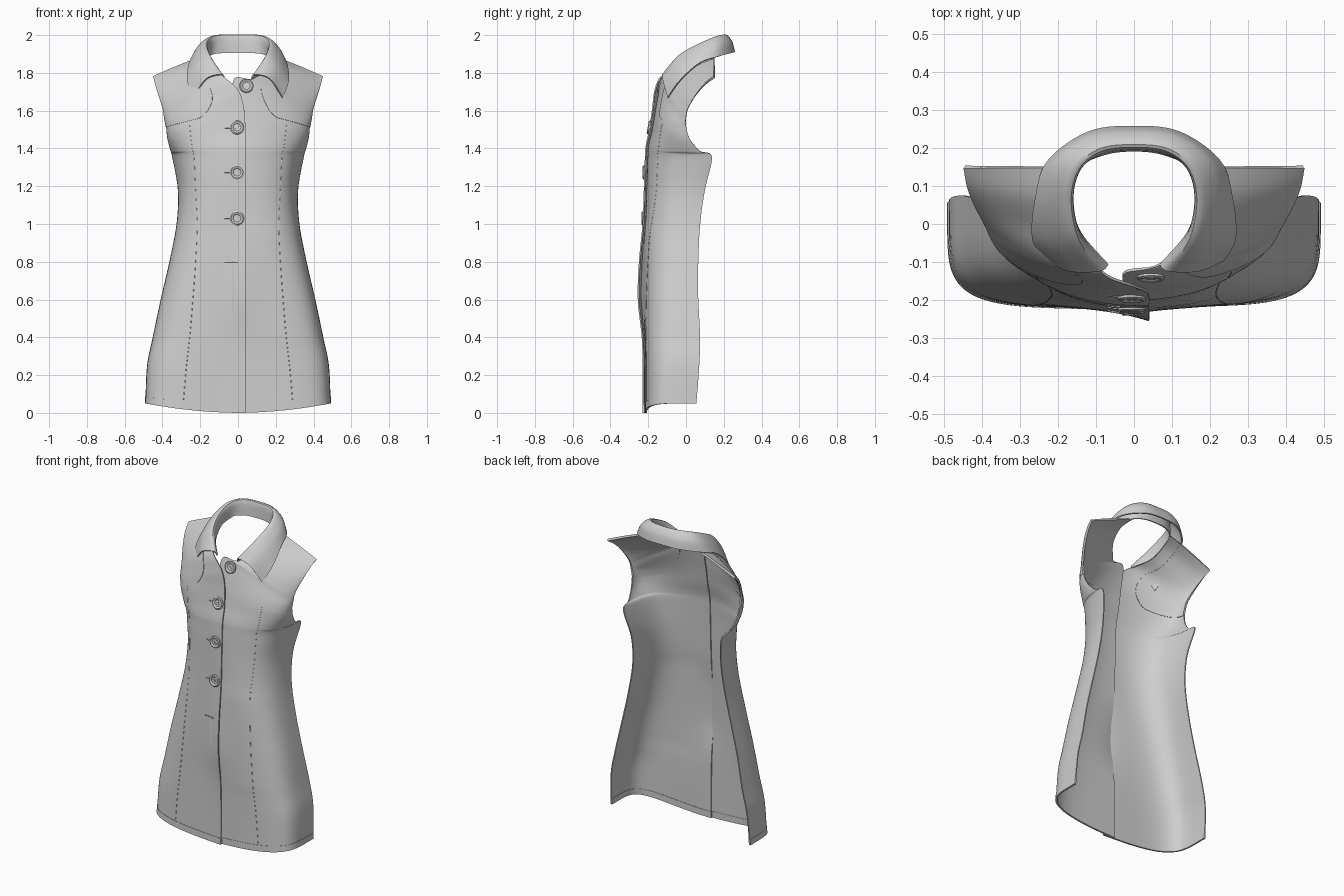
import bpy, bmesh, math
from mathutils import Vector, Matrix

cube = bpy.data.objects.get("Cube")
if cube:
    bpy.data.objects.remove(cube)

cloth = bpy.data.materials.new("light grey cloth")
cloth.use_nodes = True
GREY = (0.62, 0.62, 0.62, 1)
cloth.diffuse_color = GREY
cloth.node_tree.nodes["Principled BSDF"].inputs["Base Color"].default_value = GREY


def spline(points, t):
    """Smooth curve through the points; t counts points."""
    last = len(points) - 1
    i = max(0, min(int(t), last - 1))
    f = t - i
    a, b, c, d = (Vector(points[max(0, min(last, k))]) for k in range(i - 1, i + 3))
    return b + 0.5 * f * (c - a + f * (2 * a - 5 * b + 4 * c - d + f * (3 * (b - c) + d - a)))


def finish(name, bm, thickness=0):
    mesh = bpy.data.meshes.new(name)
    bm.to_mesh(mesh)
    bm.free()
    mesh.materials.append(cloth)
    obj = bpy.data.objects.new(name, mesh)
    bpy.context.collection.objects.link(obj)
    bpy.ops.object.select_all(action="DESELECT")
    obj.select_set(True)
    bpy.context.view_layer.objects.active = obj
    if thickness:
        mod = obj.modifiers.new("thickness", "SOLIDIFY")
        mod.thickness = thickness
        mod.offset = 0
        bpy.ops.object.modifier_apply(modifier=mod.name)
    bpy.ops.object.shade_smooth_by_angle(angle=math.radians(40))
    return obj


def sheet(name, func, nu, nv, thickness):
    """Grid of func(u, v) over the unit square, given a cloth thickness."""
    bm = bmesh.new()
    rows = [[bm.verts.new(func(i / nu, j / nv)) for i in range(nu + 1)] for j in range(nv + 1)]
    for lo, hi in zip(rows, rows[1:]):
        for i in range(nu):
            bm.faces.new((lo[i], lo[i + 1], hi[i + 1], hi[i]))
    return finish(name, bm, thickness)


def cord(name, points, radius):
    """Thin stitched seam along a path."""
    curve = bpy.data.curves.new(name, "CURVE")
    curve.dimensions = "3D"
    curve.bevel_depth = radius
    curve.bevel_resolution = 1
    line = curve.splines.new("POLY")
    line.points.add(len(points) - 1)
    for p, co in zip(line.points, points):
        p.co = (*co, 1)
    curve.materials.append(cloth)
    bpy.context.collection.objects.link(bpy.data.objects.new(name, curve))


# Outer edge: side seam, armhole, shoulder tip
SIDE = [(.487, .055, .05), (.478, .07, .25), (.448, .075, .4), (.406, .065, .6),
        (.36, .065, .8), (.322, .075, 1), (.315, .1, 1.18), (.345, .137, 1.355),
        (.353, .075, 1.385), (.37, .02, 1.45), (.378, 0, 1.52), (.385, 0, 1.56),
        (.393, .01, 1.61), (.415, .05, 1.68), (.435, .1, 1.74), (.447, .15, 1.778)]
# Centre front edge as (y, z), shared by both panels
CENTRE = [(-.212, 0), (-.212, .22), (-.217, .4), (-.238, .6), (-.232, .8),
          (-.213, 1), (-.206, 1.18), (-.2, 1.36), (-.195, 1.42)]
NECK = [(.145, -.02, 1.81), (.165, .07, 1.865), (.145, .15, 1.895)]
LEFT_INNER = [(-.03, y, z) for y, z in CENTRE] + [
    (-.03, -.177, 1.5), (-.03, -.155, 1.63), (-.02, -.125, 1.77), (.07, -.105, 1.765)] + NECK
RIGHT_INNER = [(-.04, y - .014, z) for y, z in CENTRE] + [
    (-.04, -.192, 1.5), (-.03, -.175, 1.62), (0, -.163, 1.71), (.085, -.125, 1.785)] + NECK
TOP = len(SIDE) - 1


def panel_point(inner, sign, s, v):
    """Point on a front panel: s runs centre to side, v runs hem to shoulder."""
    a, b = spline(inner, v), spline(SIDE, v)
    n = max(2.3, 5.2 - 0.42 * v) - 0.9 * max(0, min(1, (v - 9.5) / 2.5))
    bulge = max(0, 1 - s ** n) ** (1 / n)
    # The underarm point only bends the cloth close to its edge
    base = .015 * (10 - v) if 5 < v < 10 else b.y
    # The button band stands a little proud of the flat front
    front = max(a.y, -.217)
    drop = 1.15 + 0.9 * max(0, 1 - v / 3)
    return Vector((sign * (a.x + (b.x - a.x) * s),
                   base + (front - base) * bulge + (b.y - base) * s ** 14
                   + (a.y - front) * (1 - s) ** 4,
                   a.z + (b.z - a.z) * s ** drop))


def spread(u):
    return math.sin(u * math.pi / 2) ** 0.75


def yoke_start(s):
    return 9.9 + 2.1 * (max(0, 0.6 - s) / 0.35) ** 2


def s_at(inner, x, v):
    a, b = spline(inner, v), spline(SIDE, v)
    return (x - a.x) / (b.x - a.x)


for side, sign, inner in (("left", 1, LEFT_INNER), ("right", -1, RIGHT_INNER)):
    def surf(s, v):
        return panel_point(inner, sign, s, v)

    def yoke(u, w):
        s = 0.25 + 0.75 * math.sin(u * math.pi / 2)
        lo = yoke_start(s)
        return surf(s, lo + (TOP - lo) * w)

    sheet(side + "_front_panel", lambda u, w: surf(spread(u), w * TOP), 48, 90, .007)
    sheet(side + "_shoulder_yoke", yoke, 30, 24, .013)
    sheet(side + "_hem_band", lambda u, w: surf(spread(u), w * .25), 48, 3, .011)

    # Princess seam from yoke to hem
    seam = []
    for k in range(50):
        v = 0.3 + 9.4 * k / 49
        x = .215 + .08 * max(0, 1 - v / 5) ** 1.3 + .045 * max(0, (v - 5) / 5)
        seam.append(surf(s_at(inner, x, v), v) + Vector((0, -.003, 0)))
    cord(side + "_princess_seam", seam, .002)

# Collar: neck edge, fold line, middle of the leaf, outer edge
COLLAR = [
    [(.07, -.108, 1.765)] + NECK + [(.08, .185, 1.905), (0, .195, 1.905)],
    [(.09, -.122, 1.79), (.15, -.035, 1.89), (.168, .07, 1.95), (.145, .15, 1.985),
     (.085, .195, 1.997), (0, .205, 1.997)],
    [(.168, -.122, 1.767), (.207, -.045, 1.845), (.22, .065, 1.91), (.195, .165, 1.95),
     (.11, .228, 1.965), (0, .24, 1.967)],
    [(.235, -.094, 1.67), (.266, -.035, 1.755), (.257, .07, 1.85), (.225, .165, 1.885),
     (.12, .24, 1.905), (0, .255, 1.91)]]
COLLAR = [half + [(-x, y, z) for x, y, z in half[-2::-1]] for half in COLLAR]


def collar(u, w):
    t = u * (len(COLLAR[0]) - 1)
    return spline([spline(row, t) for row in COLLAR], w * 3)


sheet("collar", collar, 70, 18, .008)

# Buttons: dished disc turned from a profile, with crossed thread
PROFILE = [(0, .004), (.02, .004), (.025, .009), (.031, .01), (.037, .006), (.037, 0), (0, 0)]


def button(name, place, tilt):
    bm = bmesh.new()
    ring = [bm.verts.new((r, 0, h)) for r, h in PROFILE]
    edges = [bm.edges.new(pair) for pair in zip(ring, ring[1:])]
    bmesh.ops.spin(bm, geom=ring + edges, cent=(0, 0, 0), axis=(0, 0, 1),
                   angle=math.tau, steps=28, use_duplicate=False)
    bmesh.ops.remove_doubles(bm, verts=bm.verts, dist=.0002)
    for turn in (45, 135):
        bmesh.ops.create_cube(bm, size=1, matrix=Matrix.Translation((0, 0, .005))
                              @ Matrix.Rotation(math.radians(turn), 4, "Z")
                              @ Matrix.Diagonal((.024, .004, .004, 1)))
    bmesh.ops.recalc_face_normals(bm, faces=bm.faces)
    obj = finish(name, bm)
    obj.location = place
    obj.rotation_euler.x = math.radians(90 - tilt)


def on_panel(inner, sign, x, z):
    """Find the panel point at a given x and height."""
    def at(v):
        return panel_point(inner, sign, max(0, s_at(inner, sign * x, v)), v)
    return at(min((k * .02 for k in range(560)), key=lambda v: abs(at(v).z - z)))


for i, z in enumerate((1.51, 1.275, 1.03)):
    place = on_panel(RIGHT_INNER, -1, -.005, z)
    button("front_button_%d" % (i + 1), place + Vector((0, -.004, 0)), 10 if i == 0 else 1)
button("neck_button", on_panel(LEFT_INNER, 1, .045, 1.73) + Vector((0, -.012, 0)), 12)

# Buttonholes beside the buttons
for i, z in enumerate((1.51, 1.275, 1.03, .795)):
    right_end = 0 if i == 3 else -.035
    ends = [on_panel(RIGHT_INNER, -1, x, z) + Vector((0, -.004, 0)) for x in (-.07, right_end)]
    cord("buttonhole_%d" % (i + 1), ends, .003)
